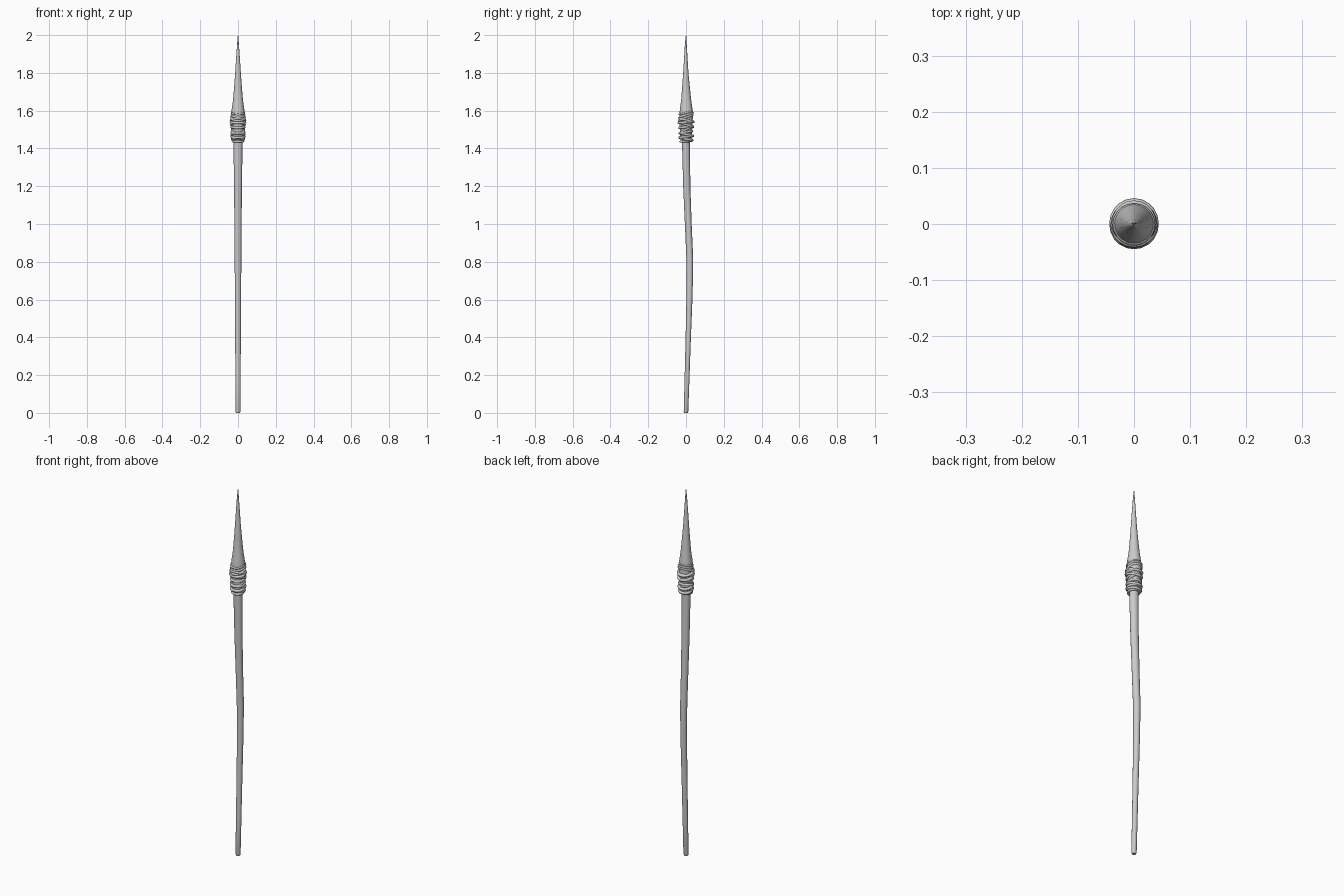
import bpy, bmesh
from math import cos, sin, tau


def finish(bm, name, angle=0.9):
    bmesh.ops.recalc_face_normals(bm, faces=bm.faces)
    me = bpy.data.meshes.new(name)
    bm.to_mesh(me)
    bm.free()
    ob = bpy.data.objects.new(name, me)
    bpy.context.collection.objects.link(ob)
    bpy.ops.object.select_all(action='DESELECT')
    ob.select_set(True)
    bpy.context.view_layer.objects.active = ob
    bpy.ops.object.shade_smooth_by_angle(angle=angle)
    return ob


def bridge(bm, a, b):
    n = len(a)
    for i in range(n):
        bm.faces.new((a[i], a[(i + 1) % n], b[(i + 1) % n], b[i]))


def loft(name, sections, sides):
    """Stack round sections given as (z, centre y, radius x, radius y)."""
    bm = bmesh.new()
    loops = [[bm.verts.new((rx * cos(tau * i / sides), y + ry * sin(tau * i / sides), z))
              for i in range(sides)] for z, y, rx, ry in sections]
    for a, b in zip(loops, loops[1:]):
        bridge(bm, a, b)
    bm.faces.new(loops[0])
    bm.faces.new(loops[-1])
    return finish(bm, name)


def cord(name, z, slope, r, tube, y0=0.0, sides=20, tube_sides=8):
    """Closed cord loop, tilted front to back."""
    bm = bmesh.new()
    loops = []
    for i in range(sides):
        a = tau * i / sides
        loop = []
        for j in range(tube_sides):
            t = tau * j / tube_sides
            q = r + tube * cos(t)
            y = q * sin(a)
            loop.append(bm.verts.new((q * cos(a), y + y0, z + slope * y + tube * sin(t))))
        loops.append(loop)
    for i in range(sides):
        bridge(bm, loops[i], loops[(i + 1) % sides])
    return finish(bm, name, 1.2)


# slightly crooked wooden shaft
loft("shaft", [
    (0.0, 0.0, 0.010, 0.009), (0.008, 0.0, 0.0135, 0.012), (0.2, 0.006, 0.014, 0.013),
    (0.4, 0.012, 0.015, 0.014), (0.6, 0.018, 0.016, 0.016), (0.72, 0.020, 0.017, 0.017),
    (0.82, 0.020, 0.018, 0.018), (1.0, 0.012, 0.019, 0.018), (1.2, 0.004, 0.021, 0.019),
    (1.43, 0.0, 0.024, 0.021), (1.56, 0.0, 0.025, 0.023)], 16)

# long tapered point, flaring into the binding
loft("spear_point", [
    (1.45, 0.0, 0.030, 0.030), (1.52, 0.0, 0.034, 0.034), (1.58, 0.001, 0.036, 0.036),
    (1.61, 0.001, 0.033, 0.033), (1.66, 0.001, 0.026, 0.026), (1.73, 0.0, 0.020, 0.020),
    (1.80, -0.001, 0.015, 0.014), (1.88, -0.001, 0.010, 0.009), (1.95, -0.001, 0.005, 0.005),
    (1.99, 0.0, 0.002, 0.002), (2.0, 0.0, 0.0004, 0.0004)], 20)

# cord binding: height, tilt, loop radius, cord radius
cords = [
    (1.438, 0.05, 0.028, 0.006), (1.449, -0.15, 0.031, 0.007), (1.461, 0.10, 0.033, 0.007),
    (1.474, -0.20, 0.034, 0.007), (1.486, 0.15, 0.033, 0.007), (1.500, 0.55, 0.031, 0.007),
    (1.513, 0.10, 0.033, 0.007), (1.526, -0.30, 0.035, 0.007), (1.539, 0.10, 0.037, 0.007),
    (1.550, -0.25, 0.037, 0.007), (1.563, 0.40, 0.035, 0.007), (1.577, 0.30, 0.034, 0.006),
    (1.589, 0.25, 0.033, 0.005)]
for n, (z, slope, r, tube) in enumerate(cords):
    cord(f"binding_cord_{n + 1}", z, slope, r, tube, 0.002 if n % 2 else -0.001)
